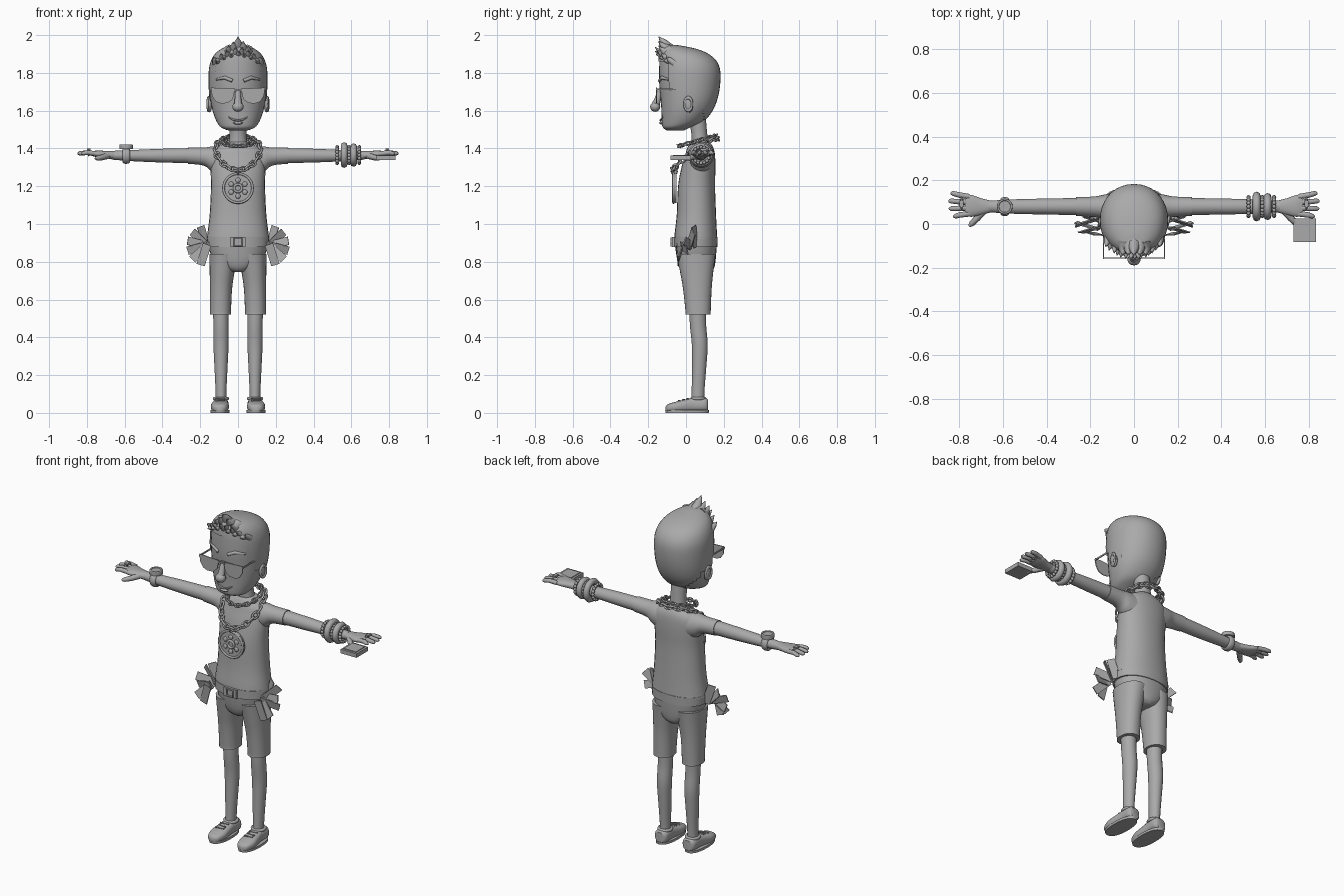
import bpy, bmesh, math, random
from math import sin, cos, pi
from mathutils import Vector, Matrix

random.seed(4)
if "Cube" in bpy.data.objects:
    bpy.data.objects.remove(bpy.data.objects["Cube"])

grey = bpy.data.materials.new("plain_grey")
grey.use_nodes = True
grey.diffuse_color = (0.4, 0.4, 0.4, 1)
grey.node_tree.nodes["Principled BSDF"].inputs["Base Color"].default_value = grey.diffuse_color


def finish(ob, name, angle=40):
    ob.name = name
    ob.data.materials.clear()
    ob.data.materials.append(grey)
    bpy.ops.object.select_all(action="DESELECT")
    ob.select_set(True)
    bpy.context.view_layer.objects.active = ob
    bpy.ops.object.shade_smooth_by_angle(angle=math.radians(angle))
    return ob


def from_bmesh(bm, name, angle=40):
    bmesh.ops.recalc_face_normals(bm, faces=bm.faces)
    me = bpy.data.meshes.new(name)
    bm.to_mesh(me)
    bm.free()
    ob = bpy.data.objects.new(name, me)
    bpy.context.collection.objects.link(ob)
    return finish(ob, name, angle)


def loft(name, sections, axis="z", n=28, power=2.0, steps=4, keep=None, grow=0.0):
    """Skin oval sections (position, centre a, centre b, radius a, radius b)."""
    s = [Vector(q) for q in sections]
    s = [s[0]] + s + [s[-1]]
    rows = []
    for i in range(1, len(s) - 2):
        a, b, c, d = s[i - 1:i + 3]
        for k in range(steps):
            t = k / steps
            rows.append(b + (c - a) * (t / 2) + (a * 2 - b * 5 + c * 4 - d) * (t * t / 2)
                        + (b * 3 - a - c * 3 + d) * (t ** 3 / 2))
    rows.append(s[-1])
    bm = bmesh.new()
    rings = []
    for p, ca, cb, ra, rb in rows:
        ring = []
        for k in range(n):
            u, v = cos(2 * pi * k / n), sin(2 * pi * k / n)
            a = ca + (ra + grow) * math.copysign(abs(u) ** (2 / power), u)
            b = cb + (rb + grow) * math.copysign(abs(v) ** (2 / power), v)
            ring.append(bm.verts.new({"z": (a, b, p), "x": (p, a, b), "y": (a, p, b)}[axis]))
        rings.append(ring)
    for r, q in zip(rings, rings[1:]):
        for k in range(n):
            bm.faces.new((r[k], r[k - 1], q[k - 1], q[k]))
    bm.faces.new(rings[0])
    bm.faces.new(rings[-1])
    if keep:
        drop = [f for f in bm.faces if not keep(f.calc_center_median())]
        bmesh.ops.delete(bm, geom=drop, context="FACES")
    return from_bmesh(bm, name)


def tube(name, pts, radii):
    cu = bpy.data.curves.new(name, "CURVE")
    cu.dimensions, cu.bevel_depth, cu.bevel_resolution, cu.use_fill_caps = "3D", 1, 2, True
    sp = cu.splines.new("POLY")
    sp.points.add(len(pts) - 1)
    for p, co, r in zip(sp.points, pts, radii):
        p.co, p.radius = (*co, 1), r
    ob = bpy.data.objects.new(name, cu)
    bpy.context.collection.objects.link(ob)
    bpy.ops.object.select_all(action="DESELECT")
    ob.select_set(True)
    bpy.context.view_layer.objects.active = ob
    bpy.ops.object.convert(target="MESH")
    return finish(bpy.context.object, name, 60)


def box(name, loc, size, rot=(0, 0, 0)):
    bpy.ops.mesh.primitive_cube_add(size=1, location=loc, rotation=rot)
    bpy.context.object.scale = size
    return finish(bpy.context.object, name)


def ball(name, loc, size, rot=(0, 0, 0), seg=16):
    bpy.ops.mesh.primitive_uv_sphere_add(segments=seg, ring_count=seg // 2, radius=1, location=loc, rotation=rot)
    bpy.context.object.scale = size
    return finish(bpy.context.object, name, 60)


def disc(name, loc, r, depth, rot=(0, 0, 0)):
    bpy.ops.mesh.primitive_cylinder_add(vertices=28, radius=r, depth=depth, location=loc, rotation=rot)
    return finish(bpy.context.object, name)


def hoop(name, loc, major, minor, rot=(0, 0, 0), scale=(1, 1, 1), seg=28):
    bpy.ops.mesh.primitive_torus_add(major_segments=seg, minor_segments=8, major_radius=major,
                                     minor_radius=minor, location=loc, rotation=rot)
    bpy.context.object.scale = scale
    return finish(bpy.context.object, name, 60)


# Head, and a hair shell grown from the same sections
skull = [(z, 0, (f + b) / 2, rx, (b - f) / 2) for z, f, b, rx in [
    (1.495, -.10, -.01, .05), (1.51, -.122, .02, .088), (1.54, -.128, .085, .112),
    (1.60, -.130, .135, .135), (1.67, -.135, .163, .146), (1.75, -.142, .176, .150),
    (1.82, -.142, .174, .148), (1.87, -.140, .150, .135), (1.905, -.135, .105, .112),
    (1.928, -.125, .045, .080), (1.942, -.115, -.02, .045), (1.947, -.09, -.05, .012)]]
loft("head", skull, n=36, power=2.1)
loft("hair", skull, n=36, power=2.1, grow=.006, keep=lambda c: c.z > 1.86 or c.y > (
    -.085 if c.z > 1.72 else -.035 if c.z > 1.66 else .05 + (1.66 - c.z) * .5))
loft("neck", [(1.37, 0, .075, .06, .05), (1.46, 0, .072, .045, .042), (1.56, 0, .06, .045, .045)])

# Hair spikes along the fringe and the quiff
for i in range(15):
    u = i / 7 - 1
    base = Vector((.118 * u, -.105 + .045 * u * u, 1.885 - .035 * u * u))
    tip = Vector((.125 * u + random.uniform(-.01, .01), -.165 + .06 * u * u, 1.945 - .06 * abs(u) - .03 * (i % 2)))
    tube("fringe_spike", [base, base.lerp(tip, .5) + Vector((0, -.006, .003)), tip], [.02, .013, .001])
for x, z in [(0, 1.992), (-.025, 1.965), (.028, 1.968), (-.05, 1.945), (.055, 1.942)]:
    tube("quiff_spike", [(x * .9, -.08, 1.915), (x, -.12, z - .03), (x, -.145, z)], [.035, .02, .001])

# Face
ball("nose_tip", (0, -.163, 1.62), (.03, .027, .026))
tube("nose_bridge", [(0, -.135, 1.71), (0, -.148, 1.665), (0, -.163, 1.625)], [.014, .017, .022])
tube("mouth", [(x, -.136 + 5 * x * x, 1.548 + 7 * x * x) for x in (-.05, -.025, 0, .025, .05)],
     [.003, .005, .005, .005, .003])
ball("lower_lip", (0, -.13, 1.535), (.026, .012, .008))
lens = [(.016, 1.716), (.142, 1.722), (.138, 1.68), (.118, 1.648), (.09, 1.638), (.055, 1.64), (.027, 1.662)]
for s in (-1, 1):
    tube("eyebrow", [(s * .03, -.14, 1.758), (s * .07, -.128, 1.775), (s * .115, -.092, 1.765)], [.009, .01, .005])
    ball("ear", (s * .15, .012, 1.632), (.013, .024, .042), (.2, 0, 0))
    hoop("ear_rim", (s * .157, .012, 1.635), .021, .006, (.2, pi / 2, 0), (1.6, 1, 1), 20)
    bm = bmesh.new()
    f = bm.faces.new([bm.verts.new((s * x, -.158, z)) for x, z in lens])
    out = bmesh.ops.extrude_face_region(bm, geom=[f])["geom"]
    bmesh.ops.translate(bm, vec=(0, .005, 0), verts=[v for v in out if isinstance(v, bmesh.types.BMVert)])
    from_bmesh(bm, "sunglass_lens")
    box("sunglass_temple", (s * .14, -.085, 1.713), (.005, .15, .009))
box("sunglass_bridge", (0, -.157, 1.708), (.05, .006, .009))

# Shirt, belt and shorts
loft("shirt", [(.92, 0, .052, .166, .114), (.95, 0, .052, .162, .112), (1.05, 0, .055, .150, .104),
               (1.2, 0, .056, .143, .098), (1.3, 0, .066, .146, .090), (1.36, 0, .074, .144, .080),
               (1.395, 0, .076, .125, .072), (1.42, 0, .076, .085, .06), (1.435, 0, .075, .058, .048)], power=2.2)
loft("belt", [(.878, 0, .052, .163, .115), (.93, 0, .052, .165, .116)], power=2.2)
loft("shorts_seat", [(.745, 0, .06, .03, .07), (.765, 0, .058, .085, .09), (.81, 0, .055, .135, .102),
                     (.9, 0, .052, .158, .112)], power=2.2)
box("belt_buckle", (0, -.068, .905), (.082, .014, .052))
hoop("buckle_frame", (0, -.077, .905), .028, .006, (pi / 2, pi / 4, 0), (1, 1, 1), 4)

for s in (-1, 1):
    loft("shorts_leg", [(.52, s * .093, .064, .056, .067), (.54, s * .093, .064, .056, .067),
                        (.66, s * .09, .06, .059, .076), (.76, s * .083, .056, .067, .090),
                        (.84, s * .076, .054, .076, .103)], power=2.2)
    loft("leg", [(.04, s * .09, .062, .028, .034), (.12, s * .09, .064, .029, .034), (.25, s * .09, .07, .035, .038),
                 (.36, s * .09, .073, .040, .042), (.46, s * .09, .064, .040, .043), (.56, s * .091, .062, .042, .045)])
    # Shoes with sole, collar and laces
    loft("shoe", [(-.108, s * .096, .02, .012, .012), (-.095, s * .096, .026, .034, .02),
                  (-.05, s * .096, .032, .048, .028), (.0, s * .094, .038, .044, .034),
                  (.04, s * .092, .043, .040, .037), (.10, s * .091, .043, .040, .036),
                  (.117, s * .091, .04, .026, .03)], axis="y", power=2.6)
    loft("shoe_sole", [(0, s * .095, .006, .050, .114), (.014, s * .095, .006, .050, .116)], power=2.3)
    hoop("shoe_collar", (s * .09, .065, .076), .034, .009)
    for k in range(3):
        box("shoe_lace", (s * .094, -.035 + .022 * k, .064 + .005 * k), (.05, .007, .008), (.25, 0, .15 * (-1) ** k))

    # Sleeve, arm, palm and fingers
    loft("sleeve", [(s * .09, .078, 1.335, .062, .078), (s * .14, .078, 1.344, .056, .066),
                    (s * .18, .079, 1.357, .047, .048), (s * .265, .08, 1.362, .043, .043)], axis="x")
    loft("arm", [(s * .2, .08, 1.362, .040, .040), (s * .38, .08, 1.362, .037, .037),
                 (s * .55, .08, 1.362, .033, .030), (s * .67, .08, 1.364, .026, .023)], axis="x")
    loft("palm", [(s * .65, .08, 1.364, .025, .021), (s * .70, .08, 1.367, .038, .02),
                  (s * .745, .083, 1.371, .05, .018), (s * .775, .085, 1.373, .046, .012)], axis="x", power=2.3)
    for k, length in enumerate((.828, .848, .85, .84)):
        y = .047 + .026 * k
        tip = y + (k - 1.3) * .009
        tube("finger", [(s * .755, y, 1.373), (s * .80, (y + tip) / 2, 1.378), (s * (length - .01), tip, 1.374),
                        (s * length, tip, 1.372)], [.013, .0125, .011, .005])
    tube("thumb", [(s * .69, .06, 1.362), (s * .72, .025, 1.352), (s * .745, .0, 1.348), (s * .755, -.01, 1.346)],
         [.018, .015, .013, .006])
    for k in (1, 2):
        hoop("finger_ring", (s * .79, .05 + .029 * k, 1.377), .0145, .004, (0, pi / 2, 0), seg=16)
    box("ring_stone", (s * .79, .093, 1.395), (.018, .03, .01))

    # Fanned banknotes in the pockets
    for k in range(6):
        a = -1.25 + .5 * k
        direction = Vector((s * cos(a), 0, sin(a)))
        pos = Vector((s * .165, -.045 + .018 * k, .885)) + direction * .05
        box("banknote", pos, (.115, .006, .045), (.25 * (-1) ** k, -a if s > 0 else a, s * .3 * (-1) ** k))

# Watch
hoop("watch_strap", (-.592, .08, 1.362), .035, .009, (0, pi / 2, 0), (1, 1, 2.2))
disc("watch_case", (-.592, .08, 1.406), .036, .02)
hoop("watch_bezel", (-.592, .08, 1.416), .031, .005)

# Bangles and bead bracelets
for x, r in ((.562, .05), (.612, .044)):
    hoop("bangle", (x, .08, 1.365), r, .018, (0, pi / 2, 0))
for x in (.525, .588, .642):
    for k in range(16):
        t = 2 * pi * k / 16
        ball("bracelet_bead", (x, .08 + .043 * cos(t), 1.365 + .043 * sin(t)), (.01,) * 3, seg=8)

# Flat case held in the left hand
box("held_case", (.782, -.028, 1.35), (.104, .108, .024))
box("held_case_panel", (.782, -.028, 1.363), (.08, .084, .006))


# Chains of alternately turned links
def chain(name, count, rx, cy, ry, top, drop, power, length):
    def at(t):
        return Vector((rx * sin(t), cy - ry * cos(t), top - drop * ((1 + cos(t)) / 2) ** power))
    for i in range(count):
        t = 2 * pi * i / count
        d = (at(t + .02) - at(t - .02)).normalized()
        side = Vector((0, 0, 1)).cross(d).normalized()
        m = Matrix((d, d.cross(side), side)).transposed()
        m = m @ Matrix.Rotation((-1) ** i * pi / 4, 3, "X")
        hoop(name, at(t), length * .36, length * .13, m.to_euler(), (1.3, .85, 1), 12)


chain("long_chain_link", 26, .118, .048, .118, 1.452, .165, 1.6, .046)
chain("short_chain_link", 24, .088, .06, .098, 1.468, .055, 1, .036)

# Medallion with rim and raised studs
disc("medallion", (0, -.058, 1.19), .08, .018, (pi / 2, 0, 0))
hoop("medallion_rim", (0, -.066, 1.19), .077, .007, (pi / 2, 0, 0))
hoop("medallion_loop", (0, -.062, 1.278), .014, .005, (0, pi / 2, 0), seg=16)
for k in range(6):
    t = pi / 6 + k * pi / 3
    ball("medallion_stud", (.042 * cos(t), -.067, 1.19 + .042 * sin(t)), (.014, .008, .014), seg=10)
hoop("medallion_boss", (0, -.067, 1.19), .02, .007, (pi / 2, 0, 0))
